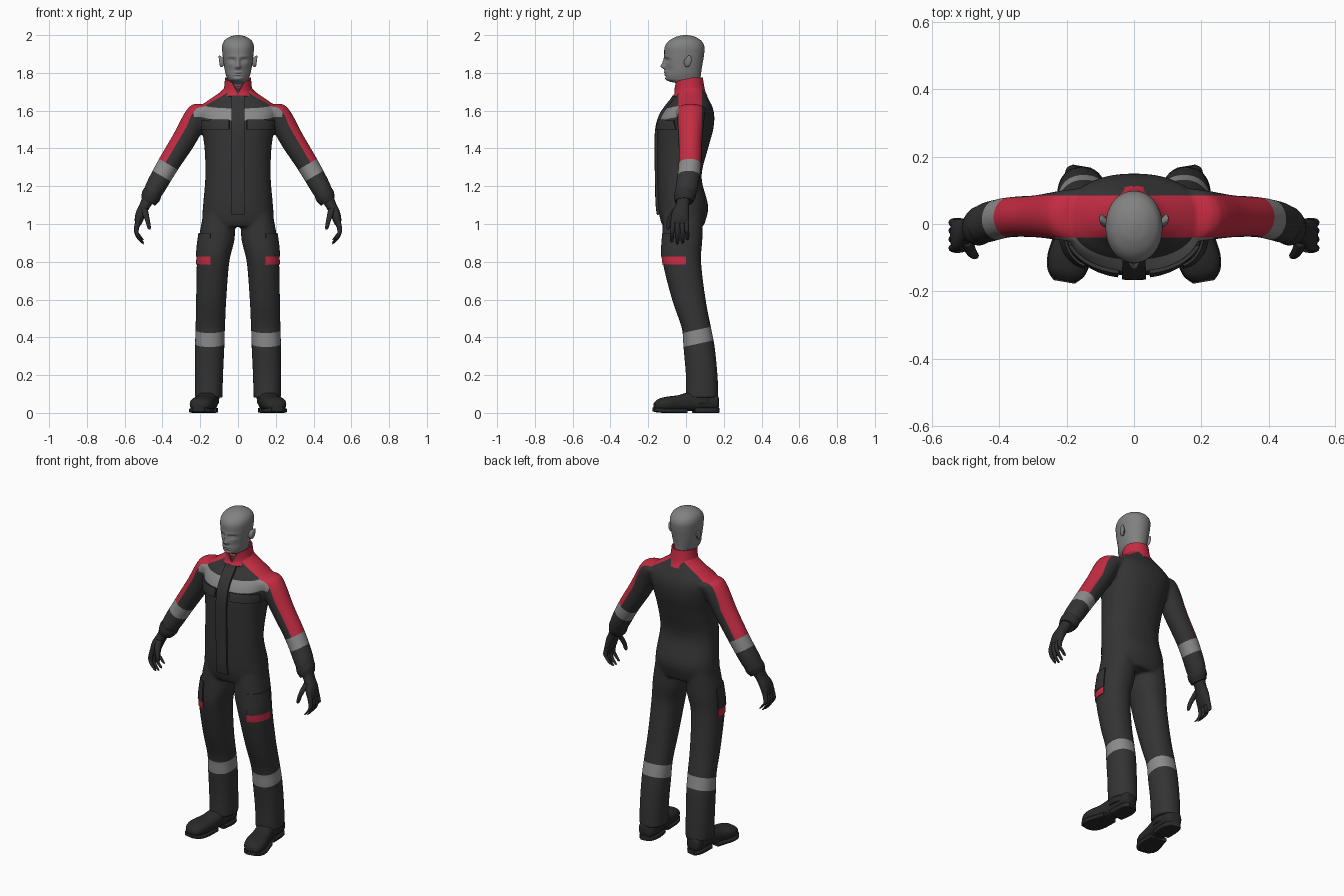
import bpy, bmesh, math
from mathutils import Vector as V

if "Cube" in bpy.data.objects:
    bpy.data.objects.remove(bpy.data.objects["Cube"])

def material(name, r, g, b):
    m = bpy.data.materials.new(name)
    m.diffuse_color = (r, g, b, 1)
    m.use_nodes = True
    m.node_tree.nodes["Principled BSDF"].inputs["Base Color"].default_value = m.diffuse_color
    return m

SUIT = material("dark suit", .034, .034, .034)
RED = material("red panel", .56, .025, .055)
GREY = material("reflective grey", .26, .26, .26)
SKIN = material("mannequin grey", .22, .22, .22)
GLOVE = material("glove black", .026, .026, .026)
BOOT = material("boot black", .022, .022, .022)

def spline(rows, steps):
    """Smooth interpolation through rows of ring parameters."""
    out, n = [], len(rows)
    for i in range(n - 1):
        p = [rows[min(max(i + k, 0), n - 1)] for k in (-1, 0, 1, 2)]
        for s in range(steps):
            t = s / steps
            out.append([.5 * (2*b + (c-a)*t + (2*a-5*b+4*c-d)*t*t + (3*b-a-3*c+d)*t**3)
                        for a, b, c, d in zip(*p)])
    return out + [list(rows[-1])]

def loft(bm, rows, u=(1, 0, 0), v=(0, 1, 0), p=2.0, side=1, segs=32, steps=4, cap=True):
    """Skin superellipse rings (x, y, z, radius along u, radius along v)."""
    rings = []
    for x, y, z, a, b in spline(rows, steps):
        ring = []
        for k in range(segs):
            c, s = math.cos(k*math.tau/segs), math.sin(k*math.tau/segs)
            c, s = [math.copysign(abs(q)**(2/p), q) for q in (c, s)]
            co = V((x, y, z)) + V(u)*a*c + V(v)*b*s
            ring.append(bm.verts.new((co.x*side, co.y, co.z)))
        rings.append(ring)
    for r0, r1 in zip(rings, rings[1:]):
        for k in range(segs):
            j = (k+1) % segs
            bm.faces.new((r0[k], r0[j], r1[j], r1[k]))
    if cap:
        bm.faces.new(rings[0])
        bm.faces.new(rings[-1])

def upright(rows):
    """(z, half width, front y, back y) to ring parameters."""
    return [(0, (f+b)/2, z, w, (b-f)/2) for z, w, f, b in rows]

def to_object(name, bm, *mats, recalc=True):
    if recalc:
        bmesh.ops.recalc_face_normals(bm, faces=bm.faces)
    me = bpy.data.meshes.new(name)
    bm.to_mesh(me)
    bm.free()
    for m in mats:
        me.materials.append(m)
    ob = bpy.data.objects.new(name, me)
    bpy.context.collection.objects.link(ob)
    return ob

def finish(ob, angle=40):
    """Apply modifiers, then shade smooth with sharp edges."""
    if ob.modifiers:
        mats = list(ob.data.materials)
        me = bpy.data.meshes.new_from_object(ob.evaluated_get(bpy.context.evaluated_depsgraph_get()))
        ob.modifiers.clear()
        ob.data = me
        if not me.materials:
            for m in mats:
                me.materials.append(m)
    bpy.ops.object.select_all(action='DESELECT')
    ob.select_set(True)
    bpy.context.view_layer.objects.active = ob
    bpy.ops.object.shade_smooth_by_angle(angle=math.radians(angle))
    return ob

# Suit: torso, legs and sleeves fused into one smooth skin
ARM_U, ARM_D, ARM_P = V((.863, 0, .506)), V((.506, 0, -.863)), V((.195, 0, 1.595))
bm = bmesh.new()
loft(bm, upright([(.985, .165, -.12, .09), (1.02, .188, -.135, .104), (1.1, .185, -.148, .117),
                  (1.25, .173, -.152, .082), (1.4, .177, -.154, .117), (1.5, .192, -.151, .144),
                  (1.57, .205, -.132, .15), (1.62, .2, -.1, .14), (1.66, .15, -.068, .12),
                  (1.7, .092, -.05, .1), (1.73, .066, -.04, .085)]), p=2.25, segs=48)
for s in (1, -1):
    loft(bm, [(.1, -.015, 1.05, .085, .105), (.113, -.02, .92, .095, .107), (.132, -.022, .8, .086, .102),
              (.142, .015, .6, .08, .089), (.147, .055, .45, .078, .078), (.15, .069, .35, .078, .083),
              (.154, .083, .2, .075, .084), (.155, .086, .08, .073, .086)], p=2.2, side=s)
    loft(bm, [(.12, .03, 1.6, .06, .08), (.2, .026, 1.59, .066, .076), (.29, .023, 1.44, .063, .063),
              (.371, .02, 1.311, .058, .06), (.44, .004, 1.19, .053, .06), (.468, -.008, 1.135, .042, .05)],
         u=ARM_U, side=s)
suit = to_object("coverall_suit", bm, SUIT, RED, GREY)
rm = suit.modifiers.new("fuse", 'REMESH')
rm.mode, rm.voxel_size = 'VOXEL', .0075
sm = suit.modifiers.new("soften", 'SMOOTH')
sm.factor, sm.iterations = .5, 8
finish(suit, 60)

def patch(name, mat, cuts, thick):
    """Raised cloth piece: a region of the suit between cut planes, thickened outwards."""
    b = bmesh.new()
    b.from_mesh(suit.data)
    for co, no in cuts:
        bmesh.ops.bisect_plane(b, geom=b.verts[:]+b.edges[:]+b.faces[:], plane_co=co, plane_no=no, clear_outer=True)
    for f in b.faces:
        f.material_index = 0
    ob = to_object(name, b, mat, recalc=False)
    mod = ob.modifiers.new("thick", 'SOLIDIFY')
    mod.thickness, mod.offset = thick, 1
    finish(ob)

def box_cuts(x0, x1, y1, z0, z1, s=1):
    return [((s*x0, 0, 0), (-s, 0, 0)), ((s*x1, 0, 0), (s, 0, 0)), ((0, y1, 0), (0, 1, 0)),
            ((0, 0, z0), (0, 0, -1)), ((0, 0, z1), (0, 0, 1))]

# Zip placket, chest pocket flaps, thigh pockets and red tabs
patch("front_placket", SUIT, box_cuts(-.034, .034, 0, 1.05, 1.675), .013)
for s, n in ((1, "left"), (-1, "right")):
    patch(n+"_chest_pocket_flap", SUIT, box_cuts(.046, .185, -.03, 1.5, 1.55, s), .011)
    patch(n+"_thigh_pocket", SUIT, box_cuts(.145, .3, 0, .828, .95, s), .007)
    patch(n+"_thigh_red_tab", RED, box_cuts(.145, .3, 0, .785, .828, s), .004)

# Cut the colour borders into the suit, then colour by position
bm = bmesh.new()
bm.from_mesh(suit.data)
LEG_N, CHEST_N = V((0, -.22, 1)), V((0, -.2, 1))
cuts = [(V((0, 0, h)), LEG_N) for h in (.352, .427)] + [(V((0, 0, h)), CHEST_N) for h in (1.576, 1.633)]
cuts += [(V((0, y, 0)), V((0, 1, 0))) for y in (-.04, .084)]
for s in (1, -1):
    flip = lambda q: V((q.x*s, q.y, q.z))
    cuts += [(flip(ARM_P + ARM_D*t), flip(ARM_D)) for t in (.328, .4)]
    cuts.append((flip(ARM_P + ARM_U*.026), flip(ARM_U)))
for co, no in cuts:
    bmesh.ops.bisect_plane(bm, geom=bm.verts[:]+bm.edges[:]+bm.faces[:], dist=1e-5, plane_co=co, plane_no=no)
for f in bm.faces:
    c = f.calc_center_median()
    q = V((abs(c.x), c.y, c.z)) - ARM_P
    along, out = q.dot(ARM_D), q.dot(ARM_U)
    f.material_index = 0
    if -.04 < c.y < .084 and c.z > 1.3 and along < .328 and (out > .026 or c.z > 1.605):
        f.material_index = 1
    elif .328 < along < .4 and abs(c.x) > .3 and c.z > 1.1:
        f.material_index = 2
    elif c.y < 0 and f.normal.y < -.15 and abs(c.x) < .235 and 1.576 < c.dot(CHEST_N) < 1.633:
        f.material_index = 2
    elif c.z < .6 and .352 < c.dot(LEG_N) < .427:
        f.material_index = 2
bm.to_mesh(suit.data)
bm.free()
finish(suit, 60)

# Collar with a notch at the throat
bm = bmesh.new()
loft(bm, upright([(1.675, .092, -.066, .108), (1.71, .07, -.056, .094), (1.775, .063, -.056, .083)]),
     segs=64, cap=False)
for v in bm.verts:
    k = max(0, (v.co.z - 1.675) / .1)
    if v.co.y < .03:
        v.co.z -= k * (.02 * min(1, (.03 - v.co.y)/.08) + (.06 * max(0, 1 - abs(v.co.x)/.032) if v.co.y < 0 else 0))
collar = to_object("collar", bm, RED)
mod = collar.modifiers.new("thick", 'SOLIDIFY')
mod.thickness, mod.offset = .006, 1
finish(collar)

# Head and neck, with face features pushed in or out as soft bumps
bm = bmesh.new()
loft(bm, upright([(1.66, .056, -.03, .083), (1.735, .056, -.036, .08), (1.754, .05, -.085, .078),
                  (1.768, .056, -.106, .077), (1.8, .067, -.111, .08), (1.85, .076, -.111, .088),
                  (1.9, .082, -.115, .096), (1.94, .084, -.112, .097), (1.97, .073, -.09, .081),
                  (1.99, .046, -.055, .05), (1.998, .02, -.025, .022), (2.0, .004, -.005, .004)]),
     p=2.1, segs=112, steps=9)
BUMPS = [(.031, 1.868, .013, .008, .013), (.03, 1.884, .018, .005, -.004), (.031, 1.866, .009, .004, -.006),
         (0, 1.834, .009, .009, -.019), (0, 1.855, .007, .016, -.012), (.011, 1.83, .005, .005, -.006),
         (0, 1.802, .018, .004, -.006), (0, 1.796, .02, .002, .004), (0, 1.790, .015, .004, -.005),
         (0, 1.781, .016, .004, .004), (0, 1.766, .016, .008, -.004), (.045, 1.815, .014, .016, .006)]
for v in bm.verts:
    if v.co.y < -.03:
        x, y, z = v.co
        v.co.y += sum(d * math.exp(-((abs(x)-bx)/sx)**2/2 - ((z-bz)/sz)**2/2)
                      for bx, bz, sx, sz, d in BUMPS) * min(1, (-.03 - y)/.03)
finish(to_object("head", bm, SKIN), 75)

for s, n in ((1, "left"), (-1, "right")):
    # Ear
    bm = bmesh.new()
    loft(bm, [(.076, .0, 1.86, .02, .012), (.088, .008, 1.86, .03, .016), (.096, .012, 1.862, .031, .017),
              (.1, .013, 1.863, .024, .012)], u=(.12, .15, .97), side=s, segs=24)
    finish(to_object(n+"_ear", bm, SKIN), 60)

    # Glove: cuff, palm, four fingers and thumb
    bm = bmesh.new()
    loft(bm, [(.45, -.002, 1.17, .05, .057), (.462, -.006, 1.145, .052, .058), (.476, -.011, 1.118, .042, .048)],
         u=ARM_U, side=s)
    loft(bm, [(.472, -.01, 1.14, .034, .036), (.495, -.02, 1.095, .028, .036), (.515, -.03, 1.055, .027, .046),
              (.528, -.033, 1.015, .022, .048), (.532, -.033, .995, .014, .044)], u=ARM_U, side=s, p=2.3)
    for y0, y1, drop in ((-.068, -.075, .01), (-.045, -.046, 0), (-.021, -.018, .004), (.001, .007, .022)):
        loft(bm, [(.528, y0, 1.02, .014, .013), (.539, (y0+y1)/2, .965, .0135, .012),
                  (.528, y1, .925+drop, .012, .011), (.508, y1, .9+drop, .009, .009), (.502, y1, .893+drop, .003, .003)],
             u=(.93, 0, .36), side=s, segs=12)
    loft(bm, [(.497, -.045, 1.085, .02, .022), (.487, -.076, 1.045, .017, .017), (.477, -.09, 1.01, .013, .014),
              (.471, -.094, .98, .01, .01), (.47, -.095, .971, .003, .003)], u=(.97, 0, .2), side=s, segs=14)
    finish(to_object(n+"_glove", bm, GLOVE), 50)

    # Boot: ankle shaft and foot
    bm = bmesh.new()
    loft(bm, [(.157, .085, .16, .058, .07), (.16, .08, .1, .063, .076), (.162, .075, .05, .06, .08)], side=s)
    loft(bm, [(.155, .17, .055, .03, .03), (.156, .155, .06, .047, .047), (.158, .1, .065, .054, .053),
              (.165, .03, .062, .053, .052), (.178, -.04, .052, .057, .042), (.192, -.1, .048, .063, .038),
              (.201, -.145, .043, .053, .031), (.207, -.168, .035, .03, .018)],
         u=(.98, .17, 0), v=(0, 0, 1), side=s, p=2.5)
    finish(to_object(n+"_boot", bm, BOOT), 50)

    # Sole and heel block
    bm = bmesh.new()
    loft(bm, [(.175, .0, .012, .052, .012), (.181, -.04, .012, .058, .012), (.193, -.1, .012, .065, .012),
              (.202, -.145, .014, .056, .012), (.208, -.172, .018, .032, .01)],
         u=(.98, .17, 0), v=(0, 0, 1), side=s, p=6)
    loft(bm, [(.163, .04, .014, .05, .014), (.158, .1, .014, .054, .014), (.156, .15, .014, .047, .014),
              (.155, .172, .014, .028, .014)], u=(.98, .17, 0), v=(0, 0, 1), side=s, p=6)
    finish(to_object(n+"_sole", bm, BOOT), 40)
